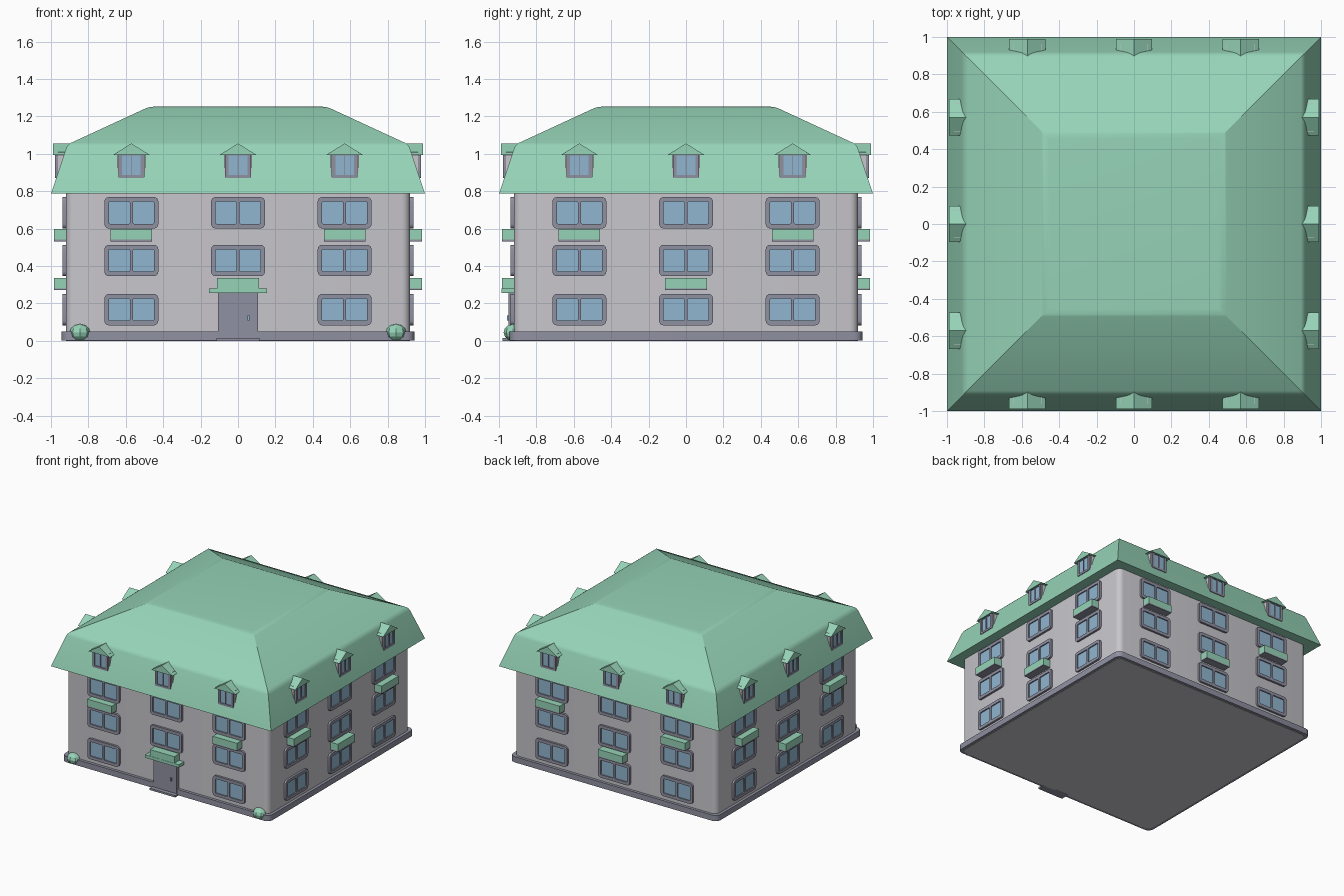
import bpy, bmesh, math
from mathutils import Matrix, Vector

if "Cube" in bpy.data.objects:
    bpy.data.objects.remove(bpy.data.objects["Cube"])


def material(name, rgb):
    m = bpy.data.materials.new(name)
    m.diffuse_color = (*rgb, 1)
    m.use_nodes = True
    m.node_tree.nodes["Principled BSDF"].inputs["Base Color"].default_value = m.diffuse_color
    return m


GREEN = material("roof green", (0.305, 0.655, 0.475))
WALL = material("wall grey", (0.575, 0.565, 0.60))
TRIM = material("trim purple grey", (0.28, 0.283, 0.36))
GLASS = material("glass blue", (0.28, 0.465, 0.63))


def add(name, mesh, mat, side=0, loc=(0, 0, 0)):
    """Place a mesh designed for the front (-y) side on side 0..3."""
    if not mesh.materials:
        mesh.materials.append(mat)
    ob = bpy.data.objects.new(name, mesh)
    bpy.context.collection.objects.link(ob)
    ob.matrix_world = Matrix.Rotation(side * math.pi / 2, 4, 'Z') @ Matrix.Translation(loc)
    return ob


def box_mesh(name, *bounds):
    """One mesh of boxes, each given as (x0, x1, y0, y1, z0, z1)."""
    bm = bmesh.new()
    for x0, x1, y0, y1, z0, z1 in bounds:
        size = Matrix.Diagonal((x1 - x0, y1 - y0, z1 - z0, 1))
        mid = Matrix.Translation(((x0 + x1) / 2, (y0 + y1) / 2, (z0 + z1) / 2))
        bmesh.ops.create_cube(bm, size=1, matrix=mid @ size)
    me = bpy.data.meshes.new(name)
    bm.to_mesh(me)
    bm.free()
    return me


def rounded_rect(w, h, r, cx=0, cz=0, n=4):
    """Outline of a rectangle with half sizes w, h and corner radius r."""
    pts = []
    for q, (sx, sz) in enumerate(((1, 1), (-1, 1), (-1, -1), (1, -1))):
        for i in range(n + 1):
            a = (q + i / n) * math.pi / 2
            pts.append((cx + sx * (w - r) + r * math.cos(a), cz + sz * (h - r) + r * math.sin(a)))
    return pts


def plate_mesh(name, outlines, depth, upright=True):
    """Extruded flat plate; outlines after the first one are holes."""
    cu = bpy.data.curves.new(name, 'CURVE')
    cu.dimensions, cu.fill_mode, cu.extrude = '2D', 'BOTH', depth / 2
    for pts in outlines:
        s = cu.splines.new('POLY')
        s.points.add(len(pts) - 1)
        for p, (x, y) in zip(s.points, pts):
            p.co = (x, y, 0, 1)
        s.use_cyclic_u = True
    tmp = bpy.data.objects.new(name, cu)
    bpy.context.collection.objects.link(tmp)
    bpy.context.view_layer.update()
    me = bpy.data.meshes.new_from_object(tmp.evaluated_get(bpy.context.evaluated_depsgraph_get()))
    bpy.data.objects.remove(tmp)
    me.materials.clear()
    if upright:
        me.transform(Matrix.Rotation(math.pi / 2, 4, 'X'))
    return me


def loft_mesh(name, rings):
    """Closed solid through rings of equal point count."""
    bm = bmesh.new()
    rows = [[bm.verts.new(p) for p in r] for r in rings]
    n = len(rows[0])
    for a, b in zip(rows, rows[1:]):
        for i in range(n):
            bm.faces.new((a[i], a[(i + 1) % n], b[(i + 1) % n], b[i]))
    bm.faces.new(rows[0][::-1])
    bm.faces.new(rows[-1])
    bmesh.ops.recalc_face_normals(bm, faces=bm.faces[:])
    me = bpy.data.meshes.new(name)
    bm.to_mesh(me)
    bm.free()
    return me


def smooth(ob, angle):
    bpy.ops.object.select_all(action='DESELECT')
    ob.select_set(True)
    bpy.context.view_layer.objects.active = ob
    bpy.ops.object.shade_smooth_by_angle(angle=math.radians(angle))


def slab(name, half, radius, z0, z1, mat):
    ring = rounded_rect(half, half, radius)
    ob = add(name, loft_mesh(name, [[(x, y, z) for x, y in ring] for z in (z0, z1)]), mat)
    smooth(ob, 35)


# Walls and plinth with rounded corners
slab("walls", 0.92, 0.045, 0, 0.82, WALL)
slab("plinth", 0.943, 0.045, 0.003, 0.05, TRIM)

# Two-pitch hipped roof with softened breaks
levels = [(1.0, 0.787), (0.912, 1.05), (0.475, 1.252)]
corners = ((-1, -1), (1, -1), (1, 1), (-1, 1))
roof = add("roof", loft_mesh("roof", [[(sx * h, sy * h, z) for sx, sy in corners]
                                      for h, z in levels]), GREEN)
bm = bmesh.new()
bm.from_mesh(roof.data)
soft = [e for e in bm.edges if min(v.co.z for v in e.verts) > 1.0
        and abs(e.verts[0].co.z - e.verts[1].co.z) < 0.01]
bmesh.ops.bevel(bm, geom=soft, offset=0.022, segments=3, profile=0.5, affect='EDGES')
bm.to_mesh(roof.data)
bm.free()
smooth(roof, 25)

# Shared window, dormer and flower box meshes
frame = plate_mesh("window frame", [rounded_rect(0.144, 0.084, 0.024),
                                    rounded_rect(0.056, 0.059, 0.006, -0.0645, 0, 2),
                                    rounded_rect(0.056, 0.059, 0.006, 0.0645, 0, 2)], 0.03)
pane = box_mesh("window glass", (-0.125, 0.125, -0.006, 0.006, -0.063, 0.063))
planter = box_mesh("planter", (-0.111, 0.111, -0.985, -0.91, -0.022, 0.034))
planter_base = box_mesh("planter base", (-0.111, 0.111, -0.985, -0.91, -0.031, -0.022))

dormer_wall = box_mesh("dormer wall", (-0.076, 0.076, -0.962, -0.86, 0.88, 1.01))
dormer_frame = plate_mesh("dormer frame", [rounded_rect(0.069, 0.069, 0.004),
                                           rounded_rect(0.0235, 0.053, 0.003, -0.0265, 0, 2),
                                           rounded_rect(0.0235, 0.053, 0.003, 0.0265, 0, 2)], 0.03)
dormer_pane = box_mesh("dormer glass", (-0.054, 0.054, -0.971, -0.95, 0.882, 1.0))
gable = [(-0.097, 0.995), (0.097, 0.995), (0, 1.056)]
dormer_roof = loft_mesh("dormer roof", [[(x, y, z) for x, z in gable] for y in (-0.988, -0.87)])

columns = (-0.57, 0, 0.57)
floors = (0.167, 0.43, 0.685)
for side, label in enumerate(("front", "right", "back", "left")):
    for x in columns:
        for f, z in enumerate(floors):
            if side == 0 and x == 0 and f == 0:
                continue  # the door takes this bay
            add(f"{label} window frame", frame, TRIM, side, (x, -0.922, z))
            add(f"{label} window glass", pane, GLASS, side, (x, -0.922, z))
        # Dormers
        add(f"{label} dormer wall", dormer_wall, WALL, side, (x, 0, 0))
        add(f"{label} dormer frame", dormer_frame, TRIM, side, (x, -0.963, 0.939))
        add(f"{label} dormer glass", dormer_pane, GLASS, side, (x, 0, 0))
        add(f"{label} dormer roof", dormer_roof, GREEN, side, (x, 0, 0))
        # Flower boxes, lower in the middle bay
        if side or x:
            z = 0.563 if x else 0.303
            add(f"{label} planter", planter, GREEN, side, (x, 0, z))
            add(f"{label} planter base", planter_base, TRIM, side, (x, 0, z))

# Entrance: door, handle, step and canopy
add("door", box_mesh("door", (-0.106, 0.106, -0.948, -0.9, 0.012, 0.255)), TRIM)
add("door_handle", box_mesh("door handle", (0.05, 0.062, -0.957, -0.94, 0.108, 0.135)), GLASS)
add("door_step", box_mesh("door step", (-0.116, 0.116, -0.982, -0.9, 0, 0.015)), TRIM)
add("door_canopy", box_mesh("door canopy", (-0.154, 0.154, -0.987, -0.9, 0.257, 0.281),
                            (-0.111, 0.111, -0.985, -0.9, 0.281, 0.335)), GREEN)

# Faceted corner bushes
for x in (-0.845, 0.845):
    bm = bmesh.new()
    bmesh.ops.create_uvsphere(bm, u_segments=8, v_segments=6, radius=1,
                              matrix=Matrix.Diagonal((0.055, 0.05, 0.045, 1)))
    me = bpy.data.meshes.new("bush")
    bm.to_mesh(me)
    bm.free()
    add("bush", me, GREEN, 0, (x, -0.925, 0.045))
